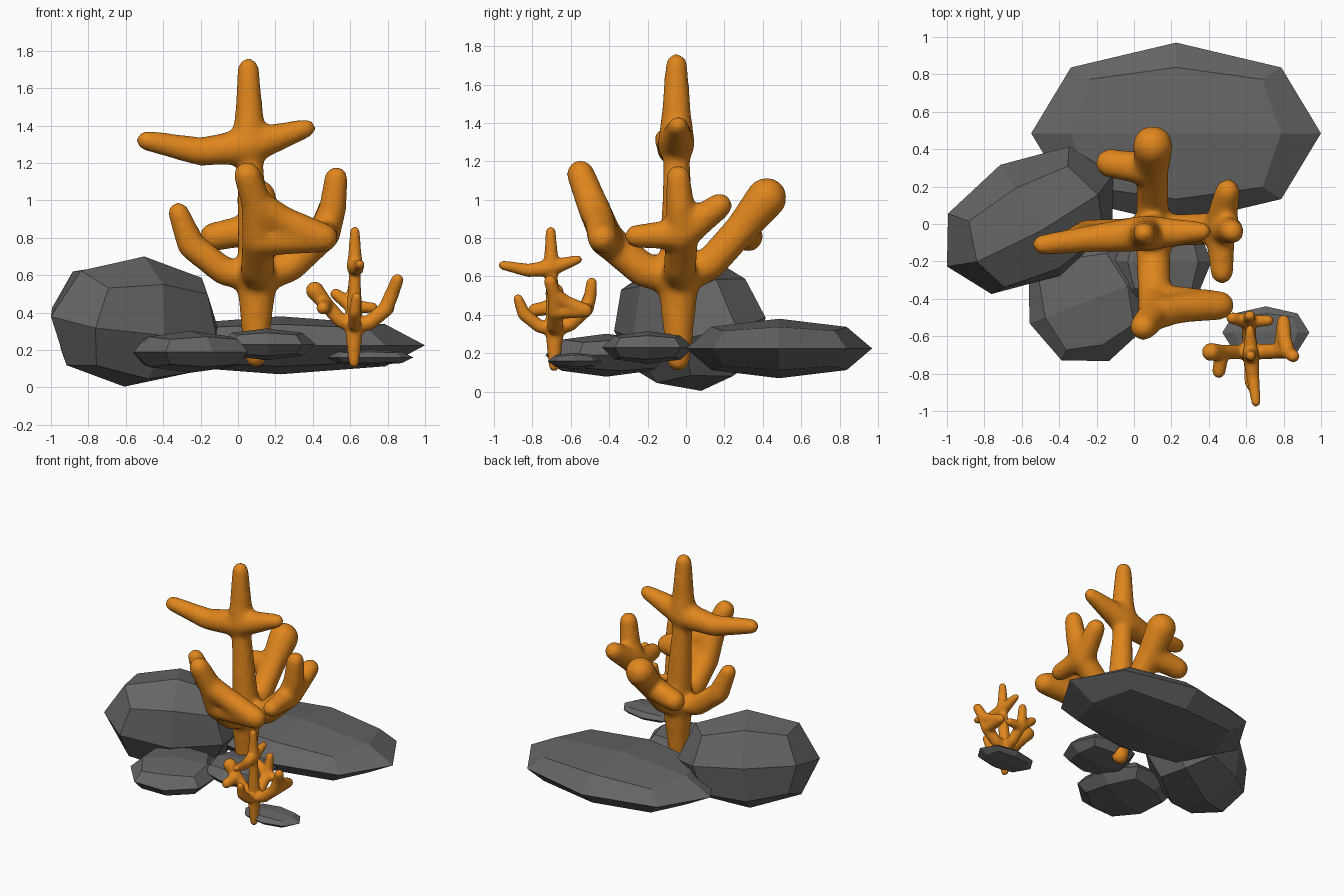
import bpy, bmesh, math
from mathutils import Vector

if "Cube" in bpy.data.objects:
    bpy.data.objects.remove(bpy.data.objects["Cube"])


def material(name, r, g, b):
    mat = bpy.data.materials.new(name)
    mat.diffuse_color = (r, g, b, 1)
    mat.use_nodes = True
    mat.node_tree.nodes["Principled BSDF"].inputs["Base Color"].default_value = mat.diffuse_color
    return mat


slate = material("dark_rock", 0.13, 0.13, 0.13)
orange = material("coral_orange", 0.75, 0.24, 0.012)


# Faceted rocks: a stretched cube rounded by one subdivision
def rock(name, centre, half, rot=(0, 0, 0)):
    bpy.ops.mesh.primitive_cube_add(size=2, location=centre,
                                    rotation=[math.radians(a) for a in rot])
    ob = bpy.context.object
    ob.name = name
    ob.scale = [h / 0.84 for h in half]   # the limit surface shrinks to 84 %
    ob.data.materials.append(slate)
    sub = ob.modifiers.new("round", 'SUBSURF')
    sub.levels = sub.render_levels = 1


rock("rock_back_slab", (0.225, 0.485, 0.225), (0.775, 0.485, 0.155))
rock("rock_left_boulder", (-0.555, 0.02, 0.352), (0.51, 0.345, 0.357), (12.5, 3, 29))
rock("rock_front_left", (-0.255, -0.415, 0.19), (0.325, 0.34, 0.112), (0, 0, 21))
rock("rock_under_coral", (0.155, -0.2, 0.23), (0.26, 0.237, 0.085))
rock("rock_small_front", (0.705, -0.58, 0.16), (0.233, 0.14, 0.042))

bm = bmesh.new()


# Evenly spread points on a ball
def ball(centre, r, n=70):
    for i in range(n):
        h = 1 - 2 * (i + 0.5) / n
        a = i * math.pi * (3 - math.sqrt(5))
        s = math.sqrt(1 - h * h)
        yield centre + r * Vector((s * math.cos(a), s * math.sin(a), h))


# Branch: hulls of neighbouring balls, radius running from r0 to r1
def branch(r0, r1, *points):
    pts = [Vector(p) for p in points]
    last = len(pts) - 1
    rad = [r0 + (r1 - r0) * i / last for i in range(last + 1)]
    for i in range(last):
        verts = [bm.verts.new(p) for k in (i, i + 1) for p in ball(pts[k], rad[k])]
        bmesh.ops.convex_hull(bm, input=verts)
        bmesh.ops.delete(bm, geom=[v for v in verts if v.is_valid and not v.link_faces],
                         context='VERTS')


# Limb: leaves the hub with a sagging elbow, then rises to its tip
def limb(r0, r1, fork, *rest):
    elbow = (HUB + fork) / 2 - Vector((0, 0, 0.05))
    branch(r0, r0, HUB, elbow, fork)
    branch(r0, r1, fork, *rest)


HUB = Vector((0.10, -0.04, 0.58))
CROWN = Vector((0.06, -0.05, 1.29))
RIGHT = Vector((0.46, -0.02, 0.82))
FRONT = Vector((0.11, -0.41, 0.79))
FRONT_TOP = Vector((0.10, -0.49, 0.98))
BACK = Vector((0.10, 0.29, 0.85))

# Trunk and crown
branch(0.064, 0.11, (0.095, -0.04, 0.165), HUB)
branch(0.10, 0.068, HUB, CROWN)
branch(0.10, 0.06, CROWN, (0.06, -0.05, 1.44), (0.055, -0.05, 1.705))
branch(0.10, 0.057, CROWN, (-0.2, -0.075, 1.26), (-0.49, -0.11, 1.32))
branch(0.10, 0.054, CROWN, (0.365, -0.04, 1.385))

# Four lower limbs and their forks
limb(0.078, 0.06, Vector((-0.25, -0.05, 0.76)), (-0.318, -0.07, 0.935))
limb(0.088, 0.066, RIGHT, (0.505, -0.03, 0.95), (0.525, -0.04, 1.12))
branch(0.085, 0.064, RIGHT, (0.47, -0.26, 0.81))
branch(0.09, 0.07, RIGHT, (0.50, 0.175, 0.97))
limb(0.092, 0.076, FRONT, FRONT_TOP, (0.05, -0.55, 1.135))
fork_tip = (0.46, -0.435, 0.80)
branch(0.094, 0.08, FRONT, fork_tip)
branch(0.085, 0.08, FRONT_TOP, (0.24, -0.45, 0.89), fork_tip)
limb(0.088, 0.11, BACK, (0.10, 0.42, 1.01))
branch(0.09, 0.08, BACK, (-0.13, 0.325, 0.805))

bmesh.ops.recalc_face_normals(bm, faces=bm.faces)
mesh = bpy.data.meshes.new("coral")
bm.to_mesh(mesh)
bm.free()
mesh.materials.append(orange)


# Fuse the branches into one smooth skin
def coral(name, location=(0, 0, 0), turn=0, size=1):
    ob = bpy.data.objects.new(name, mesh)
    bpy.context.collection.objects.link(ob)
    ob.location = location
    ob.rotation_euler.z = math.radians(turn)
    ob.scale = (size, size, size)
    rem = ob.modifiers.new("fuse", 'REMESH')
    rem.mode = 'VOXEL'
    rem.voxel_size = 0.016
    rem.use_smooth_shade = True
    smooth = ob.modifiers.new("soften", 'SMOOTH')
    smooth.factor = 0.5
    smooth.iterations = 22


# Large coral and its smaller quarter-turned copy
coral("large_coral")
coral("small_coral", (0.602, -0.73, 0.058), 90, 0.455)
